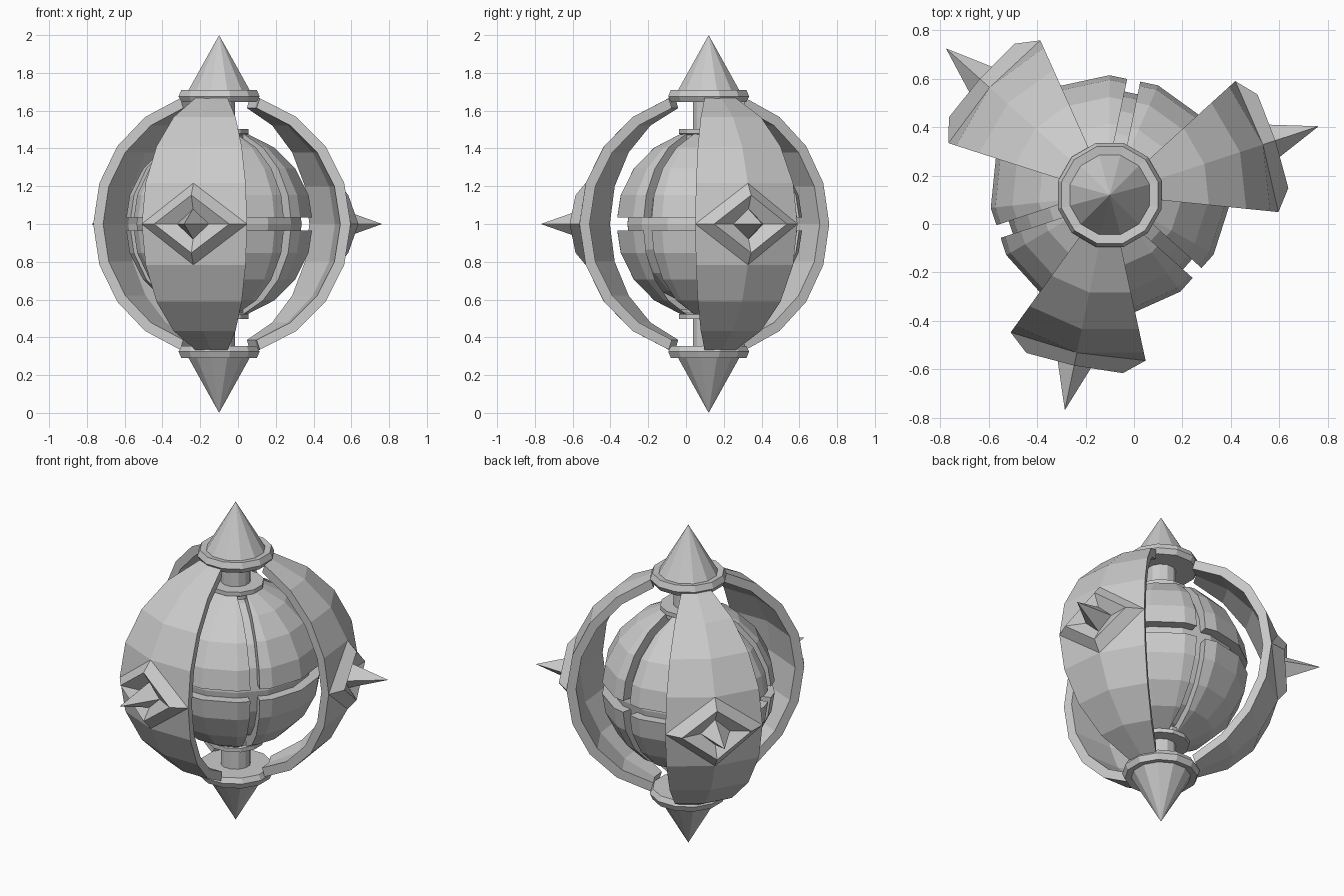
import bpy, bmesh
from math import sin, cos, radians, pi
from mathutils import Vector

if "Cube" in bpy.data.objects:
    bpy.data.objects.remove(bpy.data.objects["Cube"])

AXIS = Vector((-0.10, 0.12, 1.0))   # centre of the core
AZ = 18.2                           # heading of the first panel
STEP = 24                           # degrees per column
LAT = 18                            # degrees per ring

grey = bpy.data.materials.new("light_grey")
grey.use_nodes = True
COLOUR = (0.6, 0.6, 0.6, 1)
grey.diffuse_color = COLOUR
grey.node_tree.nodes["Principled BSDF"].inputs["Base Color"].default_value = COLOUR


def finish(bm, name):
    bmesh.ops.remove_doubles(bm, verts=bm.verts, dist=0.0001)
    bmesh.ops.recalc_face_normals(bm, faces=bm.faces)
    mesh = bpy.data.meshes.new(name)
    bm.to_mesh(mesh)
    bm.free()
    mesh.materials.append(grey)
    obj = bpy.data.objects.new(name, mesh)
    obj.location = AXIS
    bpy.context.collection.objects.link(obj)
    return obj


def polar(r, az, z):
    return Vector((r * cos(radians(az)), r * sin(radians(az)), z))


def lathe(profile, n, start):
    bm = bmesh.new()
    rings = [[bm.verts.new(polar(r, start + 360 * i / n, z)) for i in range(n)]
             for r, z in profile]
    for a, b in zip(rings, rings[1:]):
        for i in range(n):
            k = (i + 1) % n
            bm.faces.new((a[i], a[k], b[k], b[i]))
    bmesh.ops.remove_doubles(bm, verts=bm.verts, dist=0.0001)
    return bm


def ball(r):
    arc = [radians(a) for a in range(-90, 91, LAT)]
    return lathe([(r * cos(a), r * sin(a)) for a in arc], 15, AZ)


# Inner core and the six shell pieces separated by grooves
finish(ball(0.44), "inner_core")
GAP = 0.0275
for k in range(3):
    az = AZ + 120 * k
    for side, label in ((1, "upper"), (-1, "lower")):
        bm = ball(0.5)
        cuts = [(Vector((0, 0, side)), 0.035),
                (polar(1, az + 30, 0), GAP), (polar(1, az - 30, 0), GAP)]
        for normal, offset in cuts:
            cut = bmesh.ops.bisect_plane(
                bm, geom=bm.verts[:] + bm.edges[:] + bm.faces[:],
                plane_co=normal * offset, plane_no=normal, clear_inner=True)
            edges = [e for e in cut["geom_cut"] if isinstance(e, bmesh.types.BMEdge)]
            bmesh.ops.holes_fill(bm, edges=edges, sides=0)
        finish(bm, f"{label}_core_shell_{k + 1}")

# Shaft, collars, flanges and pointed caps
finish(lathe([(0.0, -0.68), (0.086, -0.68), (0.086, 0.68), (0.0, 0.68)], 12, 15), "shaft")
collar = [(0.0, 0.45), (0.152, 0.45), (0.152, 0.472), (0.162, 0.478), (0.162, 0.503), (0.0, 0.503)]
flange = [(0.0, 0.645), (0.205, 0.645), (0.222, 0.675), (0.207, 0.71), (0.17, 0.705), (0.0, 1.0)]
for side, label in ((1, "upper"), (-1, "lower")):
    finish(lathe([(r, z * side) for r, z in collar], 12, 15), label + "_collar")
    finish(lathe([(r, z * side) for r, z in flange], 12, 15), label + "_cap")


# Outer guard panels, each with a raised diamond, a recess and a spike
def guard_panel(az, name):
    bm = bmesh.new()

    def sheet(r):
        return [[bm.verts.new(polar(r * cos(radians(j * LAT)), az + i * STEP,
                                    r * sin(radians(j * LAT))))
                 for j in range(-4, 5)] for i in (-1, 0, 1)]

    outer, inner = sheet(0.70), sheet(0.645)
    centre = outer[1][4]
    for grid in (outer, inner):
        for i in range(2):
            for j in range(8):
                quad = (grid[i][j], grid[i + 1][j], grid[i + 1][j + 1], grid[i][j + 1])
                bm.faces.new([v for v in quad if v is not centre])
    # Close the panel's edges
    for i in (0, 2):
        for j in range(8):
            bm.faces.new((outer[i][j], outer[i][j + 1], inner[i][j + 1], inner[i][j]))
    for j in (0, 8):
        for i in range(2):
            bm.faces.new((outer[i][j], outer[i + 1][j], inner[i + 1][j], inner[i][j]))
    # Diamond rim, recess floor and spike
    ring = [outer[0][4], outer[1][5], outer[2][4], outer[1][3]]
    for r_side, spread, r_tip, height in ((0.738, 16, 0.72, 0.153), (0.68, 7.2, 0.675, 0.08)):
        new = [bm.verts.new(p) for p in (
            polar(r_side, az - spread, 0), polar(r_tip, az, height),
            polar(r_side, az + spread, 0), polar(r_tip, az, -height))]
        for i in range(4):
            k = (i + 1) % 4
            bm.faces.new((ring[i], ring[k], new[k], new[i]))
        ring = new
    tip = bm.verts.new(polar(0.908, az, 0))
    for i in range(4):
        bm.faces.new((ring[i], ring[(i + 1) % 4], tip))
    bm.verts.remove(centre)
    finish(bm, name)


for k in range(3):
    guard_panel(AZ + 120 * k, f"guard_panel_{k + 1}")
